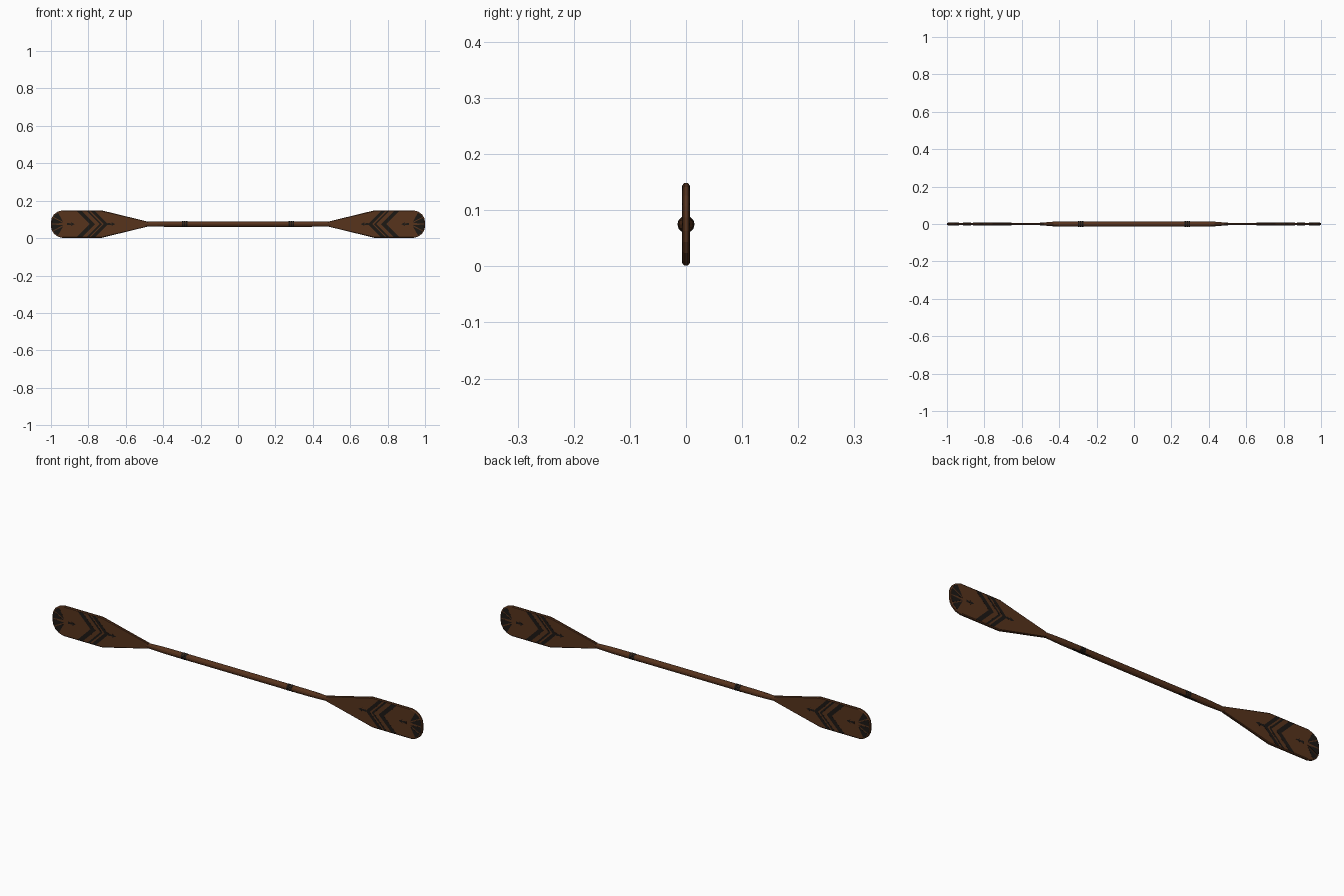
import bpy, bmesh
from math import sin, cos, pi

if "Cube" in bpy.data.objects:
    bpy.data.objects.remove(bpy.data.objects["Cube"])

ZC = 0.075        # height of the paddle axis
HALF_T = 0.0065   # half thickness of the blade


def material(name, rgb):
    m = bpy.data.materials.new(name)
    m.diffuse_color = (*rgb, 1)
    m.use_nodes = True
    m.node_tree.nodes["Principled BSDF"].inputs["Base Color"].default_value = m.diffuse_color
    return m


WOOD = material("brown_wood", (0.095, 0.033, 0.012))
DARK = material("dark_paint", (0.012, 0.009, 0.007))


def loft(name, rings, mat, mirror=True):
    """Skin a list of equal-length point rings and cap both ends."""
    bm = bmesh.new()
    loops = [[bm.verts.new(p) for p in r] for r in rings]
    n = len(loops[0])
    for a, b in zip(loops, loops[1:]):
        for i in range(n):
            j = (i + 1) % n
            bm.faces.new((a[i], a[j], b[j], b[i]))
    bm.faces.new(loops[0][::-1])
    bm.faces.new(loops[-1])
    bmesh.ops.recalc_face_normals(bm, faces=bm.faces)
    me = bpy.data.meshes.new(name)
    bm.to_mesh(me)
    bm.free()
    me.materials.append(mat)
    ob = bpy.data.objects.new(name, me)
    bpy.context.collection.objects.link(ob)
    if mirror:
        ob.modifiers.new("other_side", 'MIRROR').use_axis[0] = True
    return ob


def oval(x, ry, rz, n=12):
    return [(x, ry * cos(2 * pi * i / n), ZC + rz * sin(2 * pi * i / n)) for i in range(n)]


def painted(name, pts):
    """Dark motif standing slightly proud of both blade faces."""
    t = HALF_T + 0.0004
    loft(name, [[(x, y, ZC + z) for x, z in pts] for y in (-t, t)], DARK)


# Shaft: round, flattening into the blade at each end
half = [(0.38, 0.0145, 0.0145), (0.43, 0.0125, 0.0135), (0.51, 0.006, 0.012)]
sections = [(-x, a, b) for x, a, b in half[::-1]] + half
loft("shaft", [oval(*s) for s in sections], WOOD, mirror=False)

# Blade: outline with chamfered rim
top = [(0.48, 0.0125), (0.73, 0.0735), (0.94, 0.0735), (0.965, 0.066), (0.985, 0.051),
       (0.996, 0.032), (1.0, 0.012)]
outline = top + [(x, -z) for x, z in top[::-1]]


def rim(y, inset):
    return [(x - inset * (x - 0.74) / 0.26, y, ZC + z * (1 - inset / 0.0735)) for x, z in outline]


loft("blade", [rim(-HALF_T, 0.004), rim(-0.0035, 0), rim(0.0035, 0), rim(HALF_T, 0.004)], WOOD)

# Painted chevrons pointing to the middle of the paddle
for apex, width in ((0.695, 0.022), (0.727, 0.012), (0.765, 0.028)):
    e = 0.069
    painted("chevron", [(apex, 0), (apex + e, e), (apex + e + width, e),
                        (apex + width, 0), (apex + e + width, -e), (apex + e, -e)])

# Small painted leaf marks
for x in (0.655, 0.872):
    painted("leaf_mark", [(x, 0), (x + 0.022, 0.01), (x + 0.018, 0.003), (x + 0.042, 0.006),
                          (x + 0.042, -0.006), (x + 0.018, -0.003), (x + 0.022, -0.01)])

# Fan of dark wedges at the tip
for side in (1, -1):
    painted("tip_wedge", [(0.935, 0.006 * side), (0.994, 0.002 * side),
                          (0.994, 0.015 * side), (0.989, 0.034 * side)])
    painted("tip_wedge", [(0.935, 0.012 * side), (0.986, 0.038 * side),
                          (0.979, 0.05 * side), (0.962, 0.06 * side)])

# Bindings around the shaft
for x in (0.275, 0.285, 0.295):
    loft("binding", [oval(x - 0.004, 0.0153, 0.0153), oval(x + 0.004, 0.0153, 0.0153)], DARK)

# Dark strip under each binding
loft("binding_strip", [[(x, y, z) for y, z in ((-0.004, 0.0602), (0.004, 0.0602),
                                               (0.006, 0.063), (-0.006, 0.063))]
                       for x in (0.24, 0.335)], DARK)
